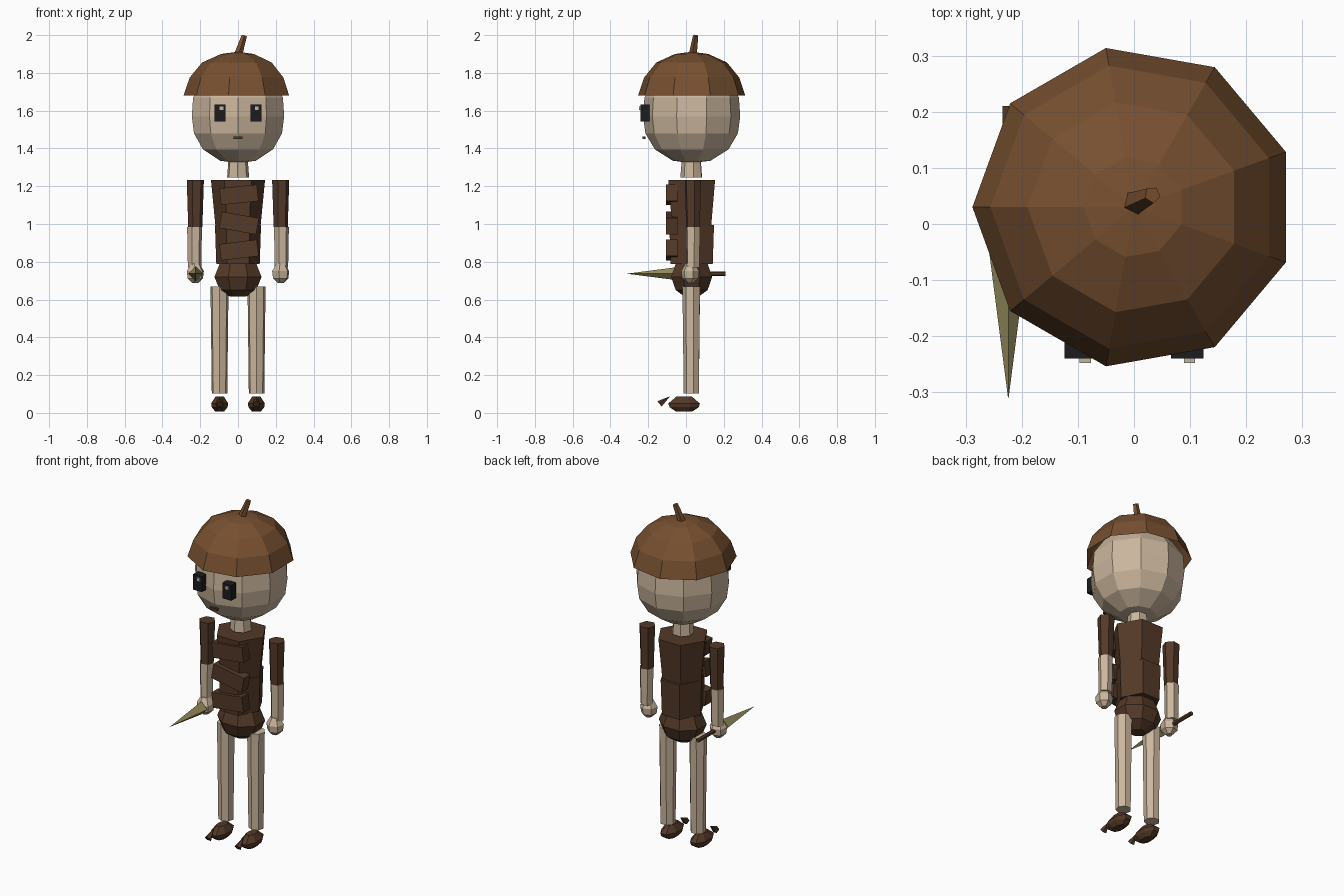
import bpy, bmesh, math
from mathutils import Vector, Matrix

cube = bpy.data.objects.get("Cube")
if cube:
    bpy.data.objects.remove(cube, do_unlink=True)


def material(name, rgb):
    m = bpy.data.materials.new(name)
    m.use_nodes = True
    m.diffuse_color = (*rgb, 1)
    bsdf = next(n for n in m.node_tree.nodes if n.type == 'BSDF_PRINCIPLED')
    bsdf.inputs["Base Color"].default_value = (*rgb, 1)
    return m


SKIN = material("pale wood", (0.60, 0.47, 0.34))
CAP = material("cap brown", (0.185, 0.08, 0.03))
BARK = material("dark bark", (0.088, 0.041, 0.021))
BLACK = material("eye black", (0.012, 0.012, 0.014))
GLINT = material("eye glint", (0.55, 0.47, 0.36))
OLIVE = material("olive blade", (0.30, 0.26, 0.11))

MID_Y = 0.03  # depth of the body axis


def finish(name, bm, mat):
    bmesh.ops.remove_doubles(bm, verts=bm.verts, dist=0.0005)
    bmesh.ops.recalc_face_normals(bm, faces=bm.faces)
    mesh = bpy.data.meshes.new(name)
    bm.to_mesh(mesh)
    bm.free()
    mesh.materials.append(mat)
    obj = bpy.data.objects.new(name, mesh)
    bpy.context.collection.objects.link(obj)
    return obj


def lathe(name, profile, sides, mat, x=0, y=MID_Y, phase=0, depth=1, closed=True):
    """Faceted solid of revolution from (radius, height) pairs."""
    bm = bmesh.new()
    rings = []
    for r, z in profile:
        ring = []
        for k in range(sides):
            a = math.radians(phase) + math.tau * k / sides
            ring.append(bm.verts.new((x + r * math.cos(a),
                                      y + r * depth * math.sin(a), z)))
        rings.append(ring)
    for low, high in zip(rings, rings[1:]):
        for k in range(sides):
            n = (k + 1) % sides
            bm.faces.new((low[k], low[n], high[n], high[k]))
    if closed:
        for ring, (r, z) in ((rings[0], profile[0]), (rings[-1], profile[-1])):
            if r > 0:
                bm.faces.new(ring)
    return finish(name, bm, mat)


def stick(name, start, end, r1, r2, sides, mat):
    """Tapered rod between two points."""
    start, end = Vector(start), Vector(end)
    axis = end - start
    bm = bmesh.new()
    place = Matrix.Translation((start + end) / 2) @ axis.to_track_quat('Z', 'Y').to_matrix().to_4x4()
    bmesh.ops.create_cone(bm, cap_ends=True, segments=sides, radius1=r1,
                          radius2=r2, depth=axis.length, matrix=place)
    return finish(name, bm, mat)


def box(name, centre, size, mat, tilt=0):
    bm = bmesh.new()
    place = (Matrix.Translation(centre) @ Matrix.Rotation(math.radians(tilt), 4, 'Y')
             @ Matrix.Diagonal((*size, 1)))
    bmesh.ops.create_cube(bm, size=1, matrix=place)
    return finish(name, bm, mat)


# Head and neck
lathe("head", [(0, 1.322), (0.1, 1.335), (0.195, 1.395), (0.245, 1.48), (0.257, 1.57),
               (0.25, 1.67), (0.19, 1.76), (0.1, 1.81), (0, 1.82)], 10, SKIN, phase=18)
lathe("neck", [(0.06, 1.245), (0.052, 1.345)], 7, SKIN, phase=10)

# Cap: open bowl with a leaning stem
lathe("cap", [(0.288, 1.68), (0.256, 1.775), (0.19, 1.855), (0.09, 1.9), (0, 1.912)],
      9, CAP, phase=-20, closed=False)
stick("cap_stem", (0, 0.037, 1.895), (0.033, 0.052, 1.997), 0.023, 0.015, 5, CAP)

# Face
for side, label in ((-1, "right"), (1, "left")):
    x = side * 0.095
    box(label + "_eye", (x, -0.217, 1.588), (0.058, 0.046, 0.09), BLACK)
    box(label + "_eye_glint", (x + 0.006 - side * 0.002, -0.243, 1.613), (0.02, 0.009, 0.02), GLINT)
box("mouth", (0, -0.222, 1.457), (0.05, 0.014, 0.013), BARK)

# Torso in two tapered segments, with crooked bark bands on the chest
lathe("chest", [(0.12, 0.995), (0.143, 1.232)], 6, BARK)
lathe("waist", [(0.115, 0.788), (0.122, 0.995)], 6, BARK, depth=1.12)
for i, (z, tilt) in enumerate(((1.155, -6), (1.005, 10), (0.862, -7))):
    box("chest_band_%d" % (i + 1), (0.005, -0.075, z), (0.2, 0.06, 0.088), BARK, tilt)
lathe("pelvis", [(0.045, 0.615), (0.105, 0.65), (0.135, 0.72), (0.105, 0.79)],
      8, BARK, phase=22.5, depth=0.87)

# Limbs
for side, label in ((-1, "right"), (1, "left")):
    arm_x = side * 0.226
    lathe(label + "_sleeve", [(0.038, 0.985), (0.046, 1.232)], 6, BARK, arm_x, 0.037, 10)
    lathe(label + "_forearm", [(0.036, 0.77), (0.04, 0.985)], 6, SKIN, arm_x + side * 0.004, 0.037, 10)
    lathe(label + "_hand", [(0.018, 0.688), (0.043, 0.712), (0.048, 0.75), (0.025, 0.79)],
          6, SKIN, arm_x, 0.022, 20)
    lathe(label + "_leg", [(0.042, 0.103), (0.049, 0.67)], 7, SKIN, side * 0.098, MID_Y, 12)
    # Foot with a loose toe thorn in front
    lathe(label + "_foot", [(0.026, 0.008), (0.045, 0.03), (0.049, 0.05), (0.024, 0.086)],
          8, BARK, side * 0.097, -0.01, 22.5, 1.85)
    stick(label + "_toe", (side * 0.097, -0.139, 0.046), (side * 0.097, -0.087, 0.086),
          0.02, 0.001, 5, BARK)

# Thorn dagger held in the right hand
stick("dagger_handle", (-0.224, -0.04, 0.737), (-0.224, 0.21, 0.737), 0.012, 0.012, 6, BARK)
stick("dagger_blade", (-0.224, -0.02, 0.737), (-0.224, -0.31, 0.737), 0.038, 0.0005, 4, OLIVE)
